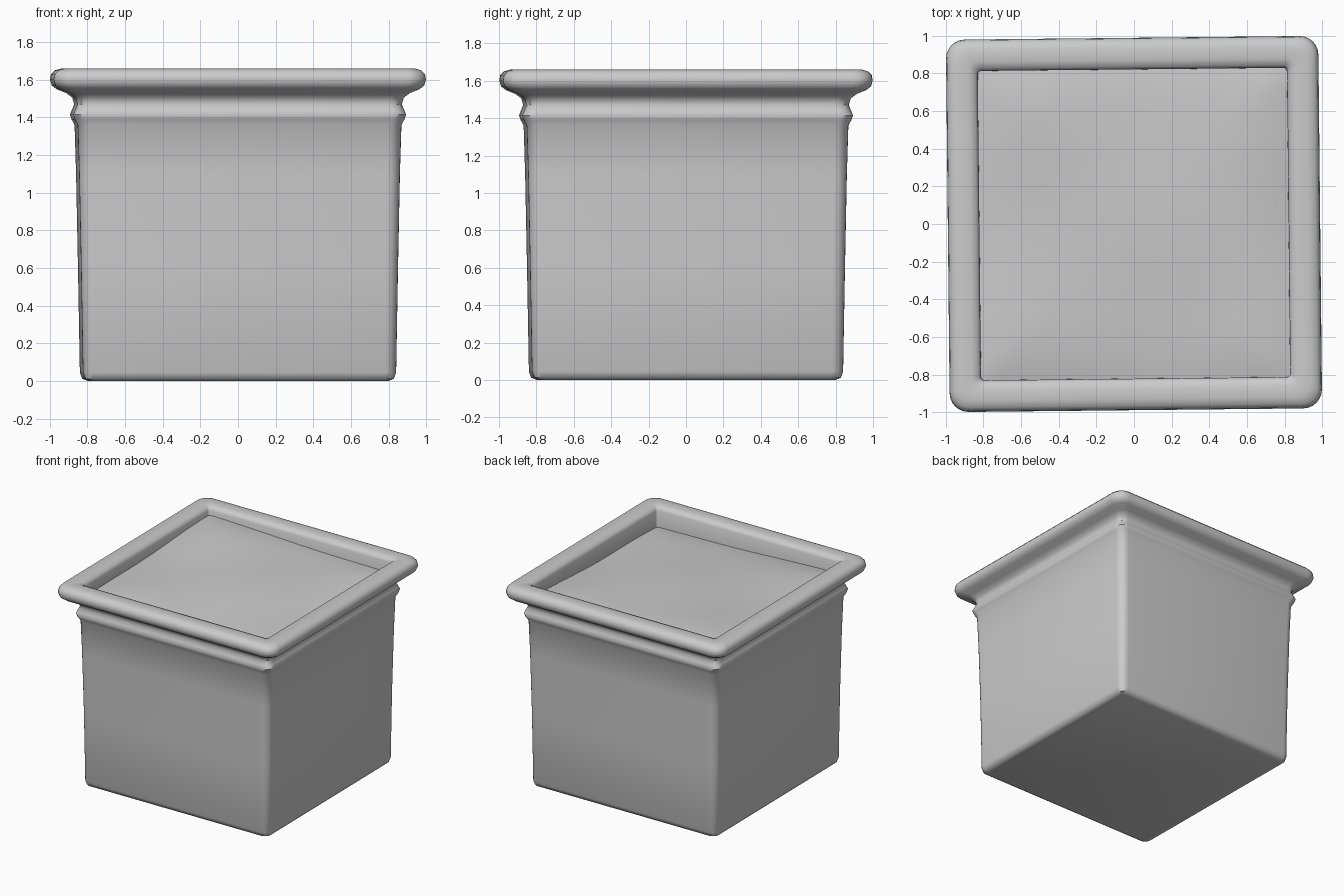
import bpy, bmesh, math

if "Cube" in bpy.data.objects:
    bpy.data.objects.remove(bpy.data.objects["Cube"])

TWIST = math.radians(0.6)


def rounded_square(half, radius, z, steps=6):
    """Points of a square ring with rounded corners."""
    pts = []
    c = half - radius
    for q in range(4):
        a0 = q * math.pi / 2
        sx, sy = [(1, 1), (-1, 1), (-1, -1), (1, -1)][q]
        for i in range(steps + 1):
            a = a0 + i / steps * math.pi / 2
            pts.append((sx * c + radius * math.cos(a), sy * c + radius * math.sin(a), z))
    return pts


def finish(name, bm, angle):
    bmesh.ops.recalc_face_normals(bm, faces=bm.faces)
    mesh = bpy.data.meshes.new(name)
    bm.to_mesh(mesh)
    bm.free()
    obj = bpy.data.objects.new(name, mesh)
    bpy.context.collection.objects.link(obj)
    obj.rotation_euler.z = TWIST
    bpy.ops.object.select_all(action='DESELECT')
    obj.select_set(True)
    bpy.context.view_layer.objects.active = obj
    bpy.ops.object.shade_smooth_by_angle(angle=math.radians(angle))
    return obj


# Planter wall: (half width, corner radius, z) from the base up, over the rim and inside
profile = [
    (0.79, 0.04, 0.0), (0.82, 0.05, 0.012), (0.832, 0.06, 0.045),
    (0.842, 0.07, 0.6), (0.852, 0.07, 1.1), (0.860, 0.07, 1.36),
    (0.876, 0.07, 1.39), (0.884, 0.07, 1.415), (0.874, 0.07, 1.44),
    (0.862, 0.07, 1.47), (0.872, 0.07, 1.505), (0.905, 0.08, 1.53),
    (0.955, 0.09, 1.55), (0.980, 0.10, 1.57), (0.989, 0.10, 1.60),
    (0.984, 0.10, 1.63), (0.965, 0.09, 1.65), (0.93, 0.08, 1.66),
    (0.87, 0.05, 1.658), (0.835, 0.03, 1.648), (0.822, 0.02, 1.625),
    (0.820, 0.02, 1.45),
]
bm = bmesh.new()
rings = [[bm.verts.new(p) for p in rounded_square(*row)] for row in profile]
for low, high in zip(rings, rings[1:]):
    n = len(low)
    for i in range(n):
        j = (i + 1) % n
        bm.faces.new((low[i], low[j], high[j], high[i]))
bm.faces.new(rings[0])
planter = finish("planter_box", bm, 50)

# Soil: gently uneven filling, higher toward the back left
bm = bmesh.new()
bmesh.ops.create_grid(bm, x_segments=28, y_segments=28, size=0.822)
for v in bm.verts:
    x, y = v.co.x, v.co.y
    edge = max(abs(x), abs(y)) / 0.822
    v.co.z = (1.56 - 0.03 * x + 0.03 * y - 0.025 * edge ** 6
              + 0.008 * math.sin(4 * x + 1) * math.cos(5 * y))
soil = finish("soil", bm, 60)
if soil.data.polygons[0].normal.z < 0:
    soil.data.flip_normals()
